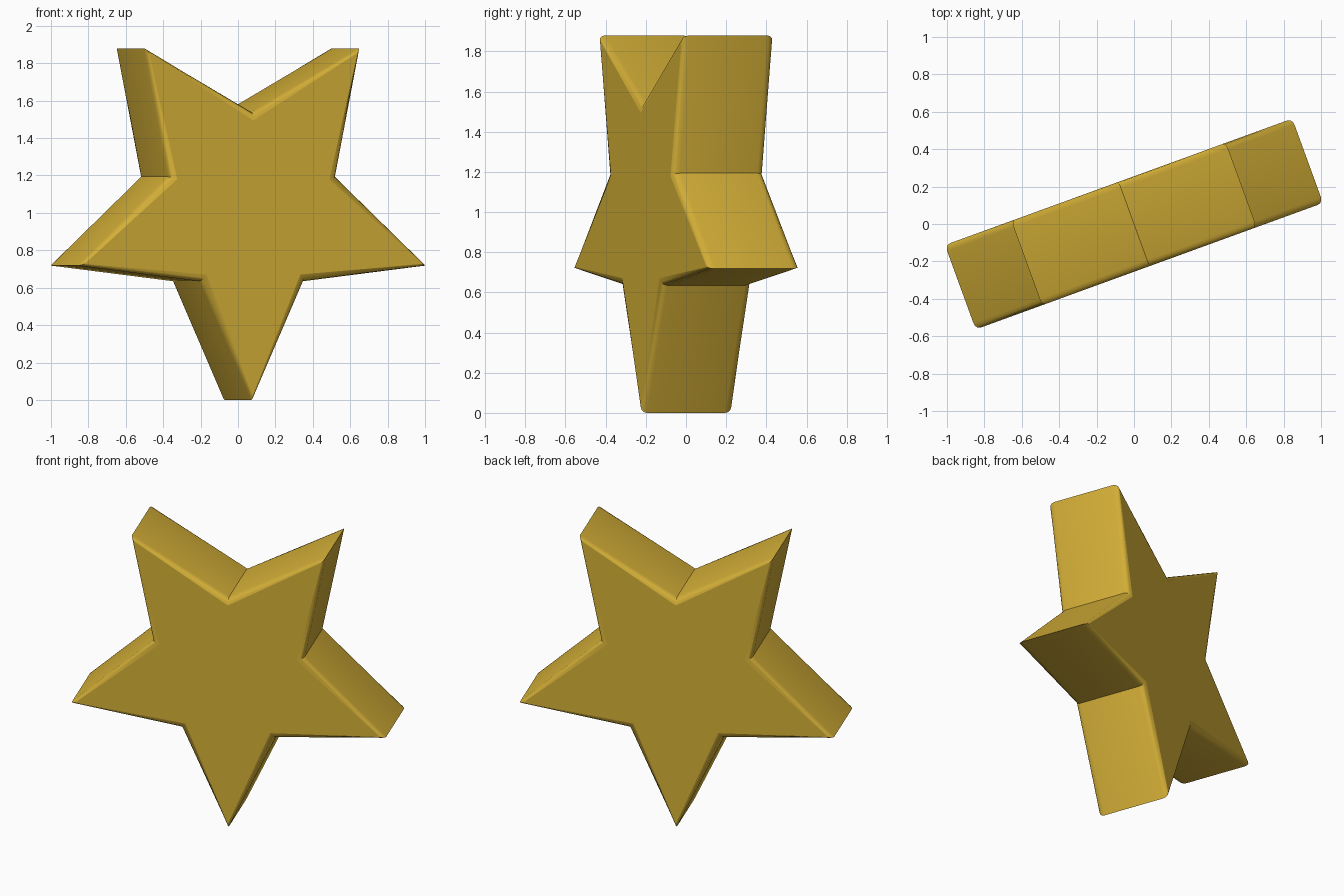
import bpy, bmesh
from math import sin, cos, pi, radians

cube = bpy.data.objects.get("Cube")
if cube:
    bpy.data.objects.remove(cube)

TIP, NOTCH = 1.039, 0.50      # star radii
HALF = 0.24                   # half thickness
ROUND_TIP, ROUND_NOTCH, ROUND_DEPTH = 0.03, 0.045, 0.035
STEPS = 3

gold = bpy.data.materials.new("gold")
gold.use_nodes = True
color = (0.658, 0.429, 0.038, 1)
gold.diffuse_color = color
gold.node_tree.nodes["Principled BSDF"].inputs["Base Color"].default_value = color

bm = bmesh.new()


def star_ring(t, side):
    """Star outline at angle t of the rounded rim, on the front (-1) or back (1)."""
    y = side * (HALF - ROUND_DEPTH * (1 - sin(t)))
    ring = []
    for i in range(10):
        radius, inset = (NOTCH, ROUND_NOTCH) if i % 2 else (TIP, ROUND_TIP)
        r = radius - inset * (1 - cos(t))
        a = -pi / 2 + i * pi / 5
        ring.append(bm.verts.new((r * cos(a), y, TIP + r * sin(a))))
    return ring


# Rounded rim profile from front to back, bridged with quads
angles = [i * pi / 2 / STEPS for i in range(STEPS + 1)]
rings = [star_ring(t, -1) for t in reversed(angles)] + [star_ring(t, 1) for t in angles]
for a, b in zip(rings, rings[1:]):
    for i in range(10):
        j = (i + 1) % 10
        bm.faces.new((a[i], a[j], b[j], b[i]))

# Flat front and back
bm.faces.new(rings[0])
bm.faces.new(rings[-1])
bmesh.ops.recalc_face_normals(bm, faces=bm.faces)

mesh = bpy.data.meshes.new("star")
bm.to_mesh(mesh)
bm.free()
mesh.materials.append(gold)
star = bpy.data.objects.new("star", mesh)
bpy.context.collection.objects.link(star)
star.rotation_euler.z = radians(20)

# Smooth rim with sharp points, flat caps
bpy.ops.object.select_all(action='DESELECT')
star.select_set(True)
bpy.context.view_layer.objects.active = star
bpy.ops.object.shade_smooth_by_angle(angle=radians(35))
for face in star.data.polygons:
    if len(face.vertices) == 10:
        face.use_smooth = False
